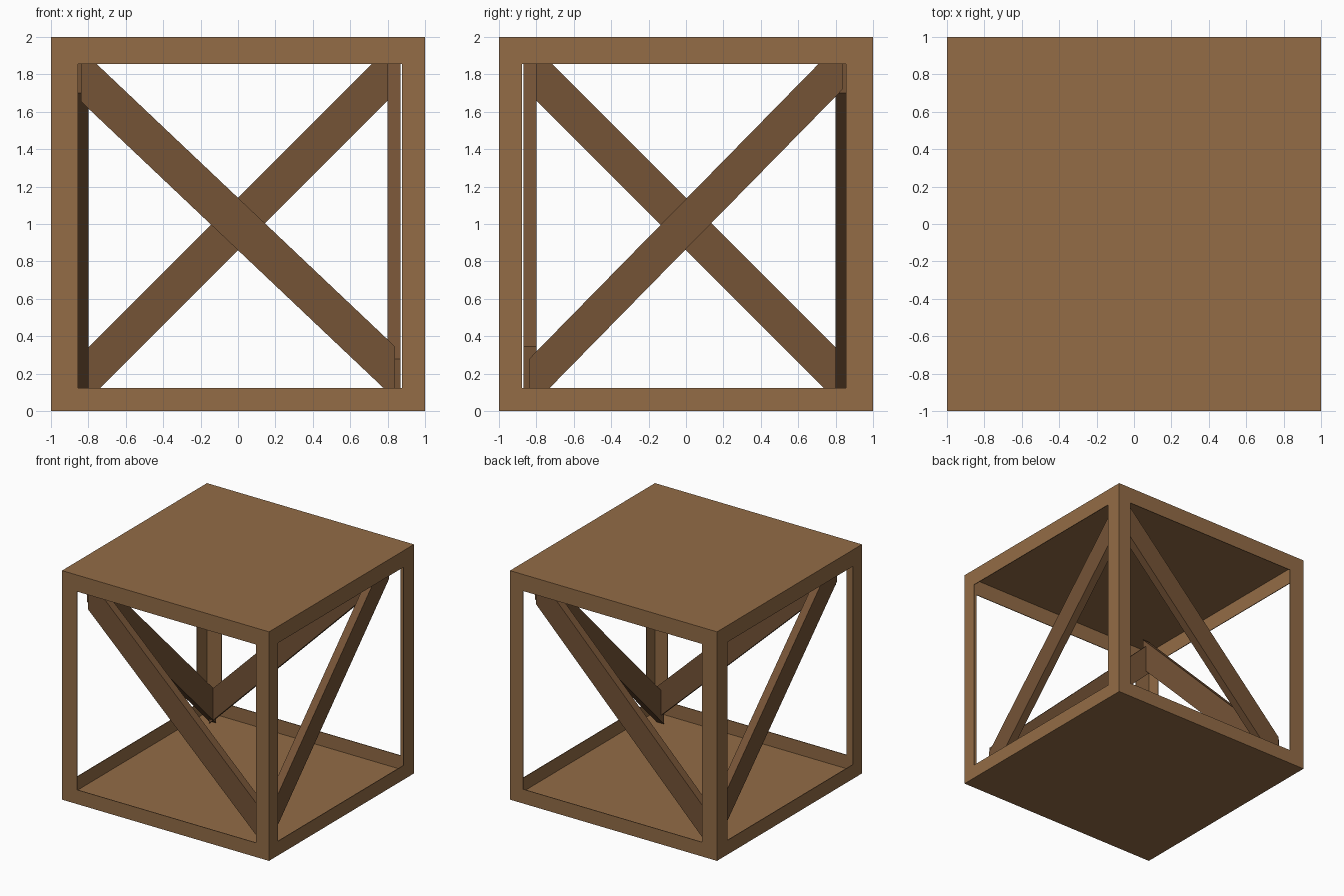
import bpy, bmesh
from mathutils import Vector

if "Cube" in bpy.data.objects:
    bpy.data.objects.remove(bpy.data.objects["Cube"], do_unlink=True)


def material(name, colour):
    m = bpy.data.materials.new(name)
    m.use_nodes = True
    m.diffuse_color = colour
    m.node_tree.nodes["Principled BSDF"].inputs["Base Color"].default_value = colour
    return m


def add_object(name, bm, mat):
    bmesh.ops.recalc_face_normals(bm, faces=bm.faces)
    mesh = bpy.data.meshes.new(name)
    bm.to_mesh(mesh)
    bm.free()
    mesh.materials.append(mat)
    ob = bpy.data.objects.new(name, mesh)
    bpy.context.collection.objects.link(ob)
    return ob


light_wood = material("light wood", (0.292, 0.150, 0.061, 1))
dark_wood = material("dark wood", (0.178, 0.087, 0.037, 1))

# Crate shell: a box with a window cut in each of its four sides
bm = bmesh.new()
bmesh.ops.create_cube(bm, size=2)
bmesh.ops.translate(bm, verts=bm.verts, vec=(0, 0, 1))
bm.normal_update()
windows = [f for f in bm.faces if abs(f.normal.z) < 0.5]
bmesh.ops.inset_individual(bm, faces=windows, thickness=0.19)
for f in windows:
    shift = (0.01, 0, -0.01) if abs(f.normal.y) > 0.5 else (0, -0.01, -0.01)
    bmesh.ops.translate(bm, verts=f.verts, vec=shift)
bmesh.ops.delete(bm, geom=windows, context='FACES')
shell = add_object("crate_shell", bm, light_wood)
solid = shell.modifiers.new("thin walls", 'SOLIDIFY')
solid.thickness = 0.006
solid.offset = -1

# Diagonal braces: one set just inside each window
REACH, INNER, OUTER, HALF = 0.84, 0.80, 0.87, 0.14


def brace(name, axis, side, slope):
    bm = bmesh.new()
    ring = []
    for u, dz in ((-REACH, -HALF), (REACH, -HALF), (REACH, HALF), (-REACH, HALF)):
        z = min(max(1 + slope * u + dz, 0.01), 1.99)
        p = (u, side * INNER, z) if axis == 'x' else (side * INNER, u, z)
        ring.append(bm.verts.new(p))
    face = bm.faces.new(ring)
    out = bmesh.ops.extrude_face_region(bm, geom=[face])
    depth = side * (OUTER - INNER)
    move = Vector((0, depth, 0)) if axis == 'x' else Vector((depth, 0, 0))
    verts = [g for g in out["geom"] if isinstance(g, bmesh.types.BMVert)]
    bmesh.ops.translate(bm, verts=verts, vec=move)
    add_object(name, bm, dark_wood)


brace("front_brace", 'x', -1, -0.947)
brace("back_brace", 'x', 1, 1.0)
brace("left_brace", 'y', 1, 1.027)
brace("right_brace", 'y', -1, -1.0)
